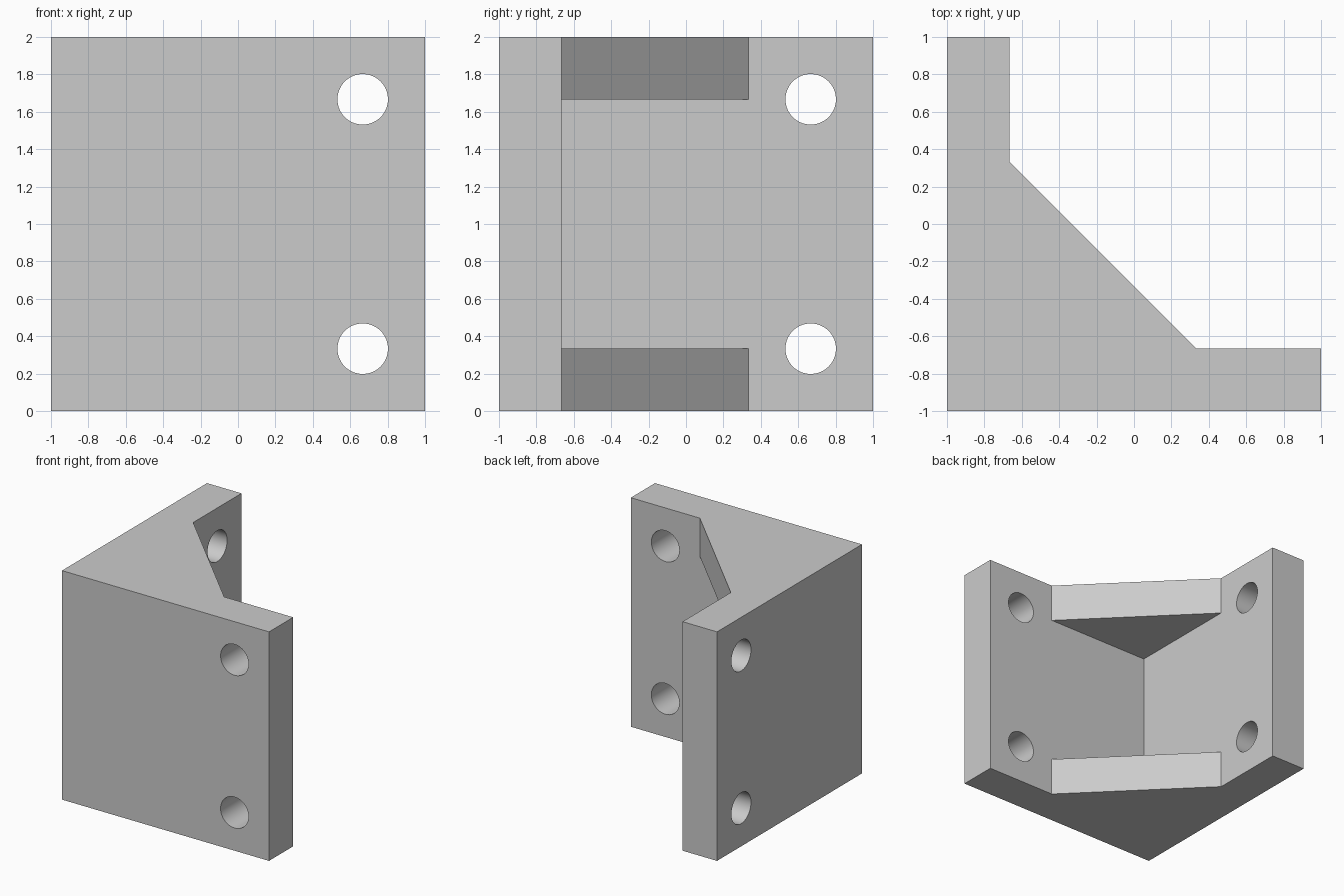
import bpy
import bmesh
import math
from mathutils import Matrix

if "Cube" in bpy.data.objects:
    bpy.data.objects.remove(bpy.data.objects["Cube"], do_unlink=True)

T = 1 / 3            # plate and web thickness
INNER = -1 + T       # inner face of both plates
HOLE_R = 0.135

grey = bpy.data.materials.new("light grey")
grey.use_nodes = True
grey.diffuse_color = (0.6, 0.6, 0.6, 1)
grey.node_tree.nodes["Principled BSDF"].inputs["Base Color"].default_value = (0.6, 0.6, 0.6, 1)


def to_object(bm, name):
    bmesh.ops.recalc_face_normals(bm, faces=bm.faces)
    mesh = bpy.data.meshes.new(name)
    bm.to_mesh(mesh)
    bm.free()
    mesh.materials.append(grey)
    obj = bpy.data.objects.new(name, mesh)
    bpy.context.collection.objects.link(obj)
    return obj


def prism(name, outline, z0, z1):
    bm = bmesh.new()
    face = bm.faces.new([bm.verts.new((x, y, z0)) for x, y in outline])
    top = bmesh.ops.extrude_face_region(bm, geom=[face])["geom"]
    verts = [v for v in top if isinstance(v, bmesh.types.BMVert)]
    bmesh.ops.translate(bm, vec=(0, 0, z1 - z0), verts=verts)
    return to_object(bm, name)


def drill(name, location, axis):
    bm = bmesh.new()
    bmesh.ops.create_cone(bm, cap_ends=True, segments=64, radius1=HOLE_R,
                          radius2=HOLE_R, depth=1,
                          matrix=Matrix.Translation(location) @ Matrix.Rotation(math.pi / 2, 4, axis))
    return to_object(bm, name)


# Two plates meeting at a right angle
bracket = prism("corner_bracket", [(-1, -1), (1, -1), (1, INNER), (INNER, INNER),
                                   (INNER, 1), (-1, 1)], 0, 2)
helpers = []


def combine(helper, operation):
    mod = bracket.modifiers.new(helper.name, 'BOOLEAN')
    mod.operation, mod.solver, mod.object = operation, 'EXACT', helper
    helper.hide_render = True
    helpers.append(helper)


# Bolt holes, two through each plate
for z in (T, 2 - T):
    combine(drill("front_hole", (1 - T, -1 + T / 2, z), 'X'), 'DIFFERENCE')
    combine(drill("side_hole", (-1 + T / 2, 1 - T, z), 'Y'), 'DIFFERENCE')

# Triangular webs at the bottom and the top, sunk into the corner
CORNER = INNER - T / 2
for z in (0, 2 - T):
    combine(prism("web", [(CORNER, CORNER), (T, CORNER), (T, INNER),
                          (INNER, T), (CORNER, T)], z, z + T), 'UNION')

# Bake the booleans and drop the helpers
graph = bpy.context.evaluated_depsgraph_get()
solid = bpy.data.meshes.new_from_object(bracket.evaluated_get(graph))
bracket.modifiers.clear()
bracket.data = solid
for helper in helpers:
    bpy.data.objects.remove(helper, do_unlink=True)

# Merge leftover coplanar faces, then smooth the hole walls
bm = bmesh.new()
bm.from_mesh(solid)
bmesh.ops.remove_doubles(bm, verts=bm.verts, dist=0.0001)
bmesh.ops.dissolve_limit(bm, angle_limit=math.radians(1), verts=bm.verts, edges=bm.edges)
bm.to_mesh(solid)
bm.free()
bpy.ops.object.select_all(action='DESELECT')
bracket.select_set(True)
bpy.context.view_layer.objects.active = bracket
bpy.ops.object.shade_smooth_by_angle(angle=math.radians(30))
